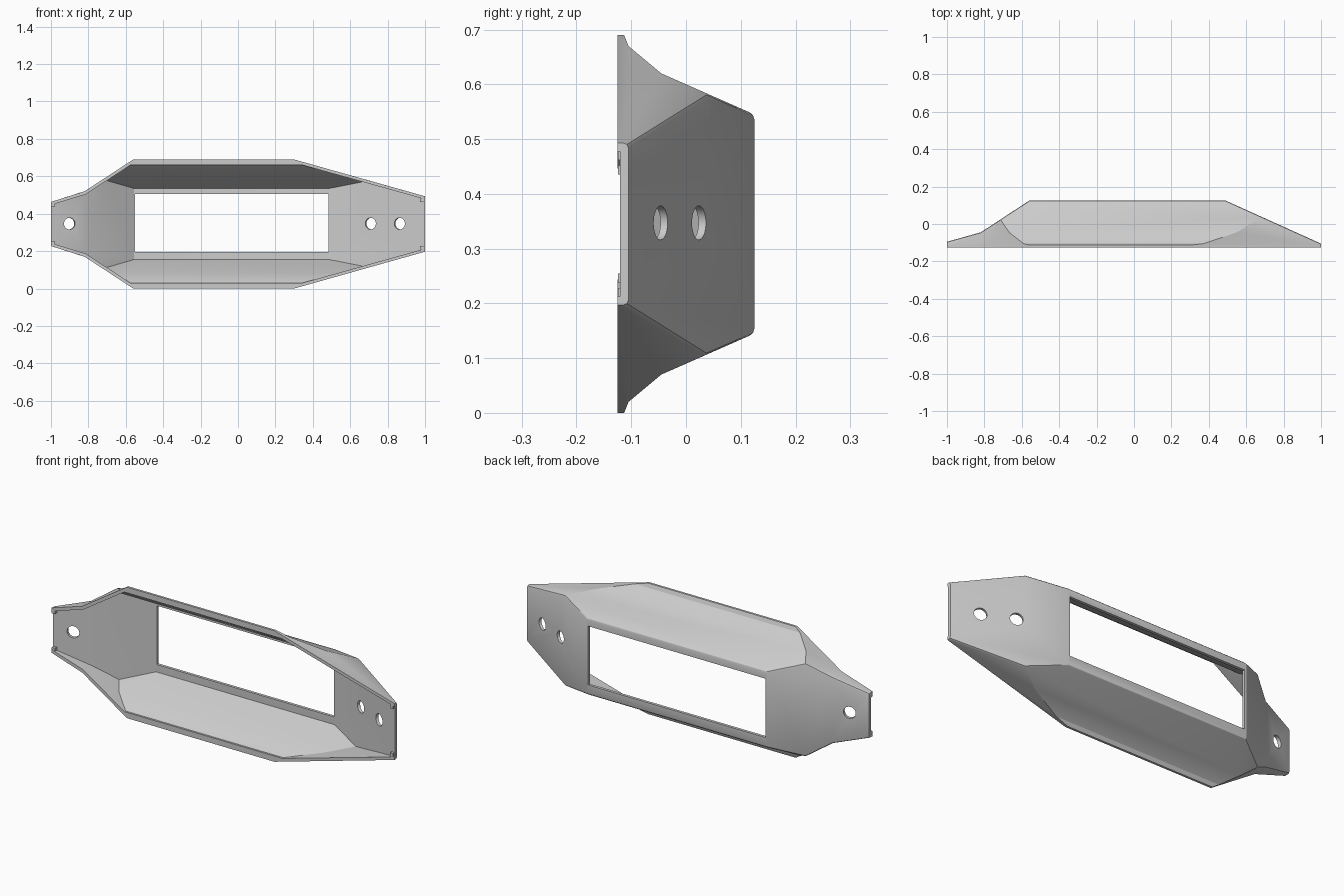
import bpy, bmesh, math
from mathutils import Vector

if "Cube" in bpy.data.objects:
    bpy.data.objects.remove(bpy.data.objects["Cube"], do_unlink=True)

MID = 0.345  # height of the mirror plane

grey = bpy.data.materials.new("light_grey")
grey.use_nodes = True
grey.diffuse_color = (0.6, 0.6, 0.6, 1)
grey.node_tree.nodes["Principled BSDF"].inputs["Base Color"].default_value = (0.6, 0.6, 0.6, 1)


def to_object(name, bm):
    bmesh.ops.recalc_face_normals(bm, faces=bm.faces)
    mesh = bpy.data.meshes.new(name)
    bm.to_mesh(mesh)
    bm.free()
    mesh.materials.append(grey)
    obj = bpy.data.objects.new(name, mesh)
    bpy.context.collection.objects.link(obj)
    return obj


def prism(name, points, place, low, high):
    """Extrude a flat profile; place(a, b, depth) gives the 3D point."""
    bm = bmesh.new()
    ends = [[bm.verts.new(place(a, b, d)) for a, b in points] for d in (low, high)]
    for ring in ends:
        bm.faces.new(ring)
    for i in range(len(points)):
        j = (i + 1) % len(points)
        bm.faces.new((ends[0][i], ends[0][j], ends[1][j], ends[1][i]))
    return to_object(name, bm)


def mirrored(half):
    return half + [(a, -b) for a, b in reversed(half)]


def box(name, low, high):
    x0, y0, z0 = low
    x1, y1, z1 = high
    return prism(name, [(x0, z0), (x1, z0), (x1, z1), (x0, z1)],
                 lambda a, b, d: (a, d, b), y0, y1)


def combine(target, tool, operation):
    mod = target.modifiers.new("cut", "BOOLEAN")
    mod.object, mod.operation, mod.solver = tool, operation, "EXACT"
    bpy.context.view_layer.objects.active = target
    bpy.ops.object.modifier_apply(modifier=mod.name)
    bpy.data.objects.remove(tool, do_unlink=True)


def hull(name, outline, plan, section):
    """Intersect the front outline, top plan and end section."""
    body = prism(name, mirrored(outline), lambda x, z, d: (x, d, MID + z), -0.3, 0.3)
    combine(body, prism("plan", plan, lambda x, y, d: (x, y, d), -0.2, 0.9), "INTERSECT")
    combine(body, prism("section", mirrored(section), lambda y, z, d: (d, y, MID + z),
                        -1.2, 1.2), "INTERSECT")
    return body


# Outer body
shell = hull("housing_shell",
             [(-1.05, .102), (-.82, .175), (-.56, .345), (.3, .345), (1.05, .134)],
             [(-1, -.125), (1, -.125), (1, -.105), (.49, .125), (-.56, .125),
              (-.82, -.045), (-1, -.095)],
             [(-.2, .36), (-.119, .36), (-.105, .325), (-.045, .275), (.2, .167)])

# Soften the edges between the back faces and the side walls
bm = bmesh.new()
bm.from_mesh(shell.data)
bmesh.ops.remove_doubles(bm, verts=bm.verts, dist=0.0005)
bm.normal_update()


def is_back(face):
    return face.normal.y > 0.5 and abs(face.normal.z) < 0.2


edges = [e for e in bm.edges if len(e.link_faces) == 2
         and sum(is_back(f) for f in e.link_faces) == 1
         and any(abs(f.normal.z) > 0.3 for f in e.link_faces)]
bmesh.ops.bevel(bm, geom=edges, offset=0.009, segments=2, profile=0.5,
                affect="EDGES", clamp_overlap=True)
bm.to_mesh(shell.data)
bm.free()

# Hollow inside, open at the front and both ends
combine(shell, hull("hollow",
                    [(-1.05, .086), (-.815, .158), (-.555, .328), (.298, .328), (1.05, .118)],
                    [(-1.04, -.2), (1.04, -.2), (1.04, -.138), (.485, .11), (-.555, .11),
                     (-.815, -.062), (-1.04, -.123)],
                    [(-.25, .315), (-.115, .315), (-.05, .26), (.2, .15)]), "DIFFERENCE")

# Window through the back
combine(shell, box("window", (-.55, -.05, .195), (.483, .2, .505)), "DIFFERENCE")

# Screw holes square to the sloping ends
for x, y, normal in ((-.905, -.07, (-.27, .96, 0)), (.715, .024, (.41, .91, 0)),
                     (.87, -.046, (.41, .91, 0))):
    bm = bmesh.new()
    bmesh.ops.create_cone(bm, cap_ends=True, segments=32, radius1=.031, radius2=.031, depth=.12)
    drill = to_object("drill", bm)
    drill.rotation_euler = Vector(normal).to_track_quat("Z", "Y").to_euler()
    drill.location = (x, y, .347)
    bpy.context.view_layer.update()
    combine(shell, drill, "DIFFERENCE")

# Small lugs in the end corners
for side, x, z in (("left", .982, .127), ("right", -.99, .1)):
    for level, sign in (("upper", 1), ("lower", -1)):
        c = MID + sign * z
        box(f"{side}_{level}_lug", (x - .009, -.124, c - .01), (x + .009, -.106, c + .01))

# Shading
bpy.context.view_layer.update()
bpy.ops.object.select_all(action="DESELECT")
shell.select_set(True)
bpy.context.view_layer.objects.active = shell
bpy.ops.object.shade_smooth_by_angle(angle=math.radians(25))
